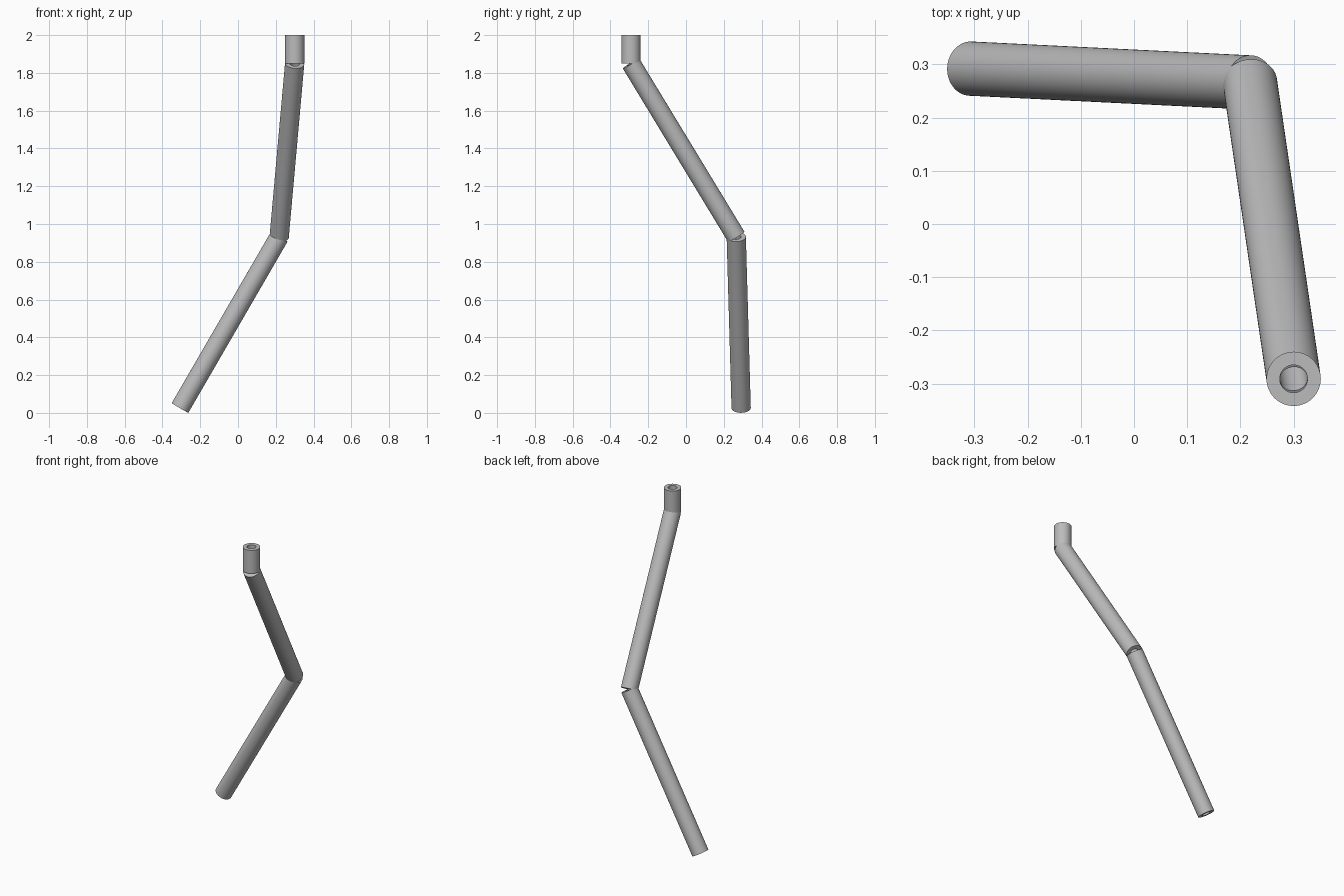
import bpy, bmesh, math
from mathutils import Vector

default = bpy.data.objects.get("Cube")
if default:
    bpy.data.objects.remove(default, do_unlink=True)

OUTER, INNER, SIDES = 0.051, 0.026, 64

grey = bpy.data.materials.new("plain grey")
grey.use_nodes = True
colour = (0.5, 0.5, 0.5, 1)
grey.diffuse_color = colour
grey.node_tree.nodes["Principled BSDF"].inputs["Base Color"].default_value = colour


def tube(name, start, end):
    """Hollow pipe with square-cut ends running from start to end."""
    start, end = Vector(start), Vector(end)
    axis = end - start
    bm = bmesh.new()
    rings = []
    for radius, z in ((OUTER, 0), (OUTER, axis.length), (INNER, axis.length), (INNER, 0)):
        rings.append([bm.verts.new((radius * math.cos(a), radius * math.sin(a), z))
                      for a in (math.tau * i / SIDES for i in range(SIDES))])
    # Outer wall, top rim, bore and bottom rim
    for k in range(4):
        low, high = rings[k], rings[(k + 1) % 4]
        for i in range(SIDES):
            j = (i + 1) % SIDES
            bm.faces.new((low[i], low[j], high[j], high[i]))
    bmesh.ops.recalc_face_normals(bm, faces=bm.faces)
    mesh = bpy.data.meshes.new(name)
    bm.to_mesh(mesh)
    bm.free()
    mesh.materials.append(grey)
    obj = bpy.data.objects.new(name, mesh)
    obj.location = start
    obj.rotation_euler = axis.to_track_quat("Z", "Y").to_euler()
    bpy.context.collection.objects.link(obj)
    bpy.ops.object.select_all(action="DESELECT")
    obj.select_set(True)
    bpy.context.view_layer.objects.active = obj
    bpy.ops.object.shade_smooth_by_angle(angle=math.radians(40))


# Centreline corners of the bent pipe
foot = (-0.307, 0.292, 0.026)
elbow = (0.218, 0.266, 0.932)
neck = (0.30, -0.291, 1.85)
top = (0.30, -0.291, 2.0)

tube("lower_pipe", foot, elbow)
tube("middle_pipe", elbow, neck)
tube("upper_pipe", neck, top)
